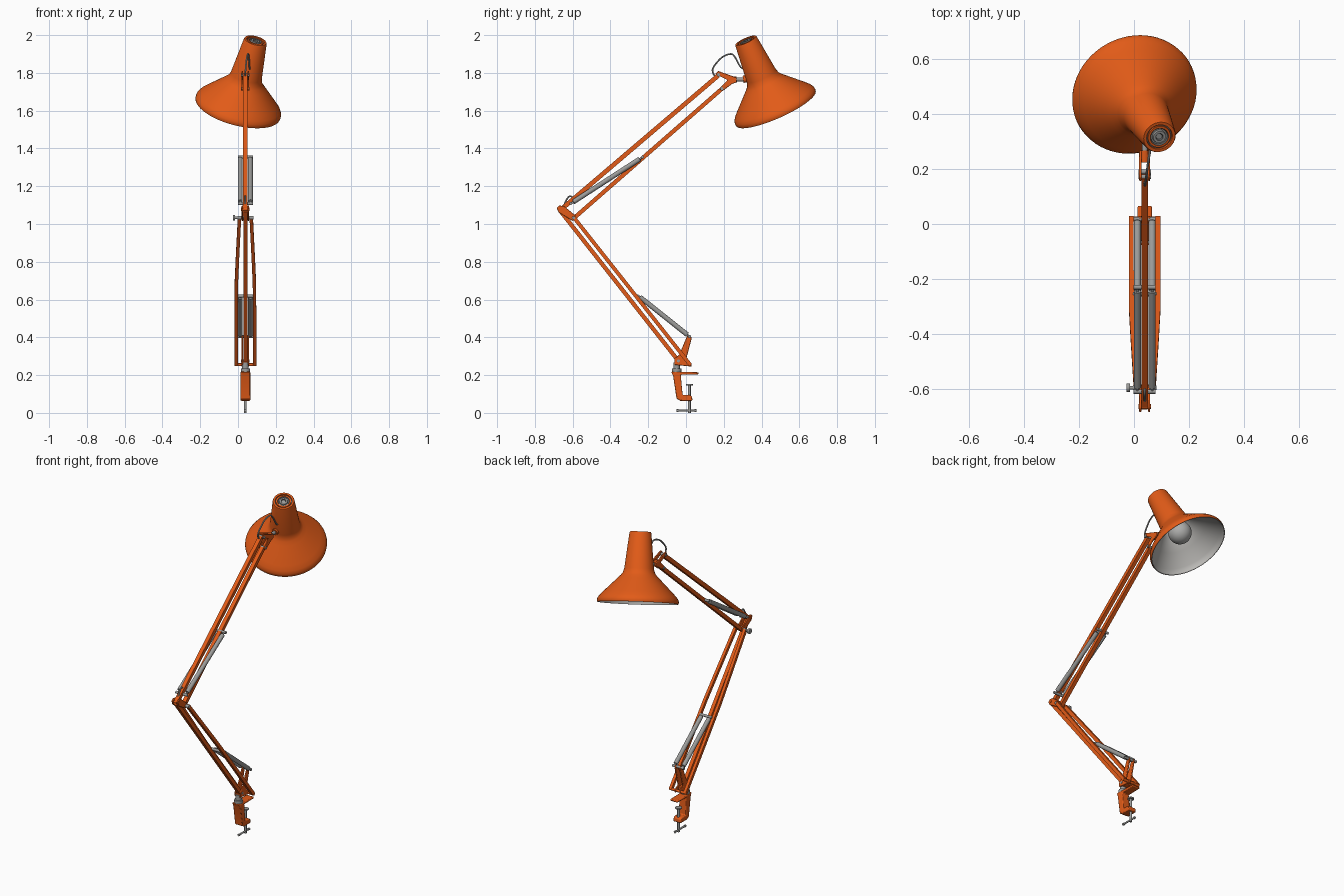
import bpy, bmesh, math
from mathutils import Vector

if "Cube" in bpy.data.objects:
    bpy.data.objects.remove(bpy.data.objects["Cube"])

CX = 0.039  # plane of the arm


def material(name, rgb):
    m = bpy.data.materials.new(name)
    m.diffuse_color = (*rgb, 1)
    m.use_nodes = True
    m.node_tree.nodes["Principled BSDF"].inputs["Base Color"].default_value = m.diffuse_color
    return m


ORANGE = material("orange paint", (0.76, 0.105, 0.009))
STEEL = material("steel", (0.33, 0.33, 0.32))
DARK = material("dark metal", (0.11, 0.11, 0.11))
WHITE = material("pale grey enamel", (0.5, 0.49, 0.47))
BULB = material("bulb glass", (0.42, 0.42, 0.41))


def finish(name, bm, mats, angle=35):
    bmesh.ops.recalc_face_normals(bm, faces=bm.faces)
    me = bpy.data.meshes.new(name)
    bm.to_mesh(me)
    bm.free()
    for m in mats:
        me.materials.append(m)
    me.shade_smooth()
    me.set_sharp_from_angle(angle=math.radians(angle))
    ob = bpy.data.objects.new(name, me)
    bpy.context.collection.objects.link(ob)
    return ob


def sweep(name, pts, w, h, mat, n=14):
    """Sweep an n-sided section (box if n is 4) along a path; w runs sideways."""
    pts = [Vector(p) for p in pts]
    bm = bmesh.new()
    rings = []
    for i, p in enumerate(pts):
        t = (pts[min(i + 1, len(pts) - 1)] - pts[max(i - 1, 0)]).normalized()
        ref = Vector((0, 0, 1)) if abs(t.x) > 0.8 else Vector((1, 0, 0))
        side = (ref - t * ref.dot(t)).normalized()
        up = t.cross(side)
        k = math.sqrt(2) if n == 4 else 1
        ring = []
        for j in range(n):
            a = 2 * math.pi * (j + 0.5) / n
            ring.append(bm.verts.new(p + side * (w / 2 * k * math.cos(a)) + up * (h / 2 * k * math.sin(a))))
        rings.append(ring)
    for a, b in zip(rings, rings[1:]):
        for j in range(n):
            bm.faces.new((a[j], a[(j + 1) % n], b[(j + 1) % n], b[j]))
    bm.faces.new(rings[0])
    bm.faces.new(rings[-1])
    return finish(name, bm, [mat])


def rod(name, a, b, d, mat):
    return sweep(name, [a, b], d, d, mat)


def pin(name, y, z, x0, x1, d, mat):
    return rod(name, (x0, y, z), (x1, y, z), d, mat)


def plate(name, outline, x0, x1, mat, bevel=0.003):
    """Extrude a (y, z) outline sideways."""
    bm = bmesh.new()
    f = bm.faces.new([bm.verts.new((x0, y, z)) for y, z in outline])
    r = bmesh.ops.extrude_face_region(bm, geom=[f])
    bmesh.ops.translate(bm, vec=(x1 - x0, 0, 0), verts=[v for v in r["geom"] if isinstance(v, bmesh.types.BMVert)])
    ob = finish(name, bm, [mat])
    b = ob.modifiers.new("soft edges", "BEVEL")
    b.width, b.segments = bevel, 2
    return ob


def wire(name, pts, d, mat):
    """Smooth round wire through a few points."""
    p = [Vector(q) for q in pts]
    p = [p[0] * 2 - p[1]] + p + [p[-1] * 2 - p[-2]]
    out = []
    for a, b, c, e in zip(p, p[1:], p[2:], p[3:]):
        for k in range(6):
            t = k / 6
            out.append(0.5 * (2 * b + (c - a) * t + (2 * a - 5 * b + 4 * c - e) * t**2 + (3 * b - a - 3 * c + e) * t**3))
    out.append(p[-2])
    return sweep(name, out, d, d, mat, 8)


def revolve(name, prof, mats, n=64):
    """Turn (radius, height, material) points about the shade axis."""
    bm = bmesh.new()
    rings = []
    for r, s, _ in prof:
        if r == 0:
            rings.append([bm.verts.new((0, 0, s))] * n)
        else:
            rings.append([bm.verts.new((r * math.cos(2 * math.pi * j / n), r * math.sin(2 * math.pi * j / n), s)) for j in range(n)])
    for (a, b), (_, _, m) in zip(zip(rings, rings[1:]), prof):
        for j in range(n):
            k = (j + 1) % n
            f = bm.faces.new(list(dict.fromkeys((a[j], a[k], b[k], b[j]))))
            f.material_index = m
    ob = finish(name, bm, mats)
    ob.location = (-0.001, 0.476, 1.612)
    ob.rotation_mode = "QUATERNION"
    ob.rotation_quaternion = Vector((0.094, -0.160, 0.360)).to_track_quat("Z", "Y")
    return ob


# Shade: pale inside, painted outside, vented cap
revolve("shade", [
    (0, 0.29, 3), (0.055, 0.29, 3), (0.077, 0.185, 3), (0.088, 0.162, 3), (0.15, 0.099, 3),
    (0.214, 0.034, 3), (0.225, 0.014, 3), (0.226, 0, 3), (0.230, 0, 0), (0.232, 0.010, 0),
    (0.230, 0.022, 0), (0.220, 0.038, 0), (0.199, 0.060, 0), (0.156, 0.103, 0), (0.120, 0.139, 0),
    (0.102, 0.157, 0), (0.091, 0.172, 0), (0.084, 0.195, 0), (0.062, 0.398, 0), (0.059, 0.404, 0),
    (0.048, 0.404, 0), (0.047, 0.396, 2), (0.043, 0.396, 0), (0.042, 0.402, 0), (0.034, 0.402, 2),
    (0.030, 0.396, 1), (0.025, 0.396, 1), (0.023, 0.404, 1), (0.014, 0.404, 2), (0.011, 0.398, 1),
    (0, 0.398, 1)], [ORANGE, STEEL, DARK, WHITE])

# Bulb and its holder
ball = [(0.067 * math.sin(a), 0.11 - 0.067 * math.cos(a), 0) for a in [math.pi * i / 16 for i in range(14)]]
revolve("bulb", ball + [(0.026, 0.19, 1), (0.026, 0.288, 1), (0, 0.288, 1)], [BULB, STEEL], 40)

# Upper arm: two parallel bars in one plane
sweep("upper_arm_top_bar", [(CX, -0.66, 1.078), (CX, 0.172, 1.787)], 0.024, 0.024, ORANGE, 4)
sweep("upper_arm_lower_bar", [(CX, -0.597, 1.028), (CX, 0.188, 1.714)], 0.024, 0.022, ORANGE, 4)

# Lower arm: one centre bar and a tapering pair
sweep("lower_arm_centre_bar", [(CX, -0.666, 1.07), (CX, -0.04, 0.275)], 0.022, 0.022, ORANGE, 4)
B0, B1 = Vector((0, 0.022, 0.255)), Vector((0, -0.594, 1.035))
for s, side in ((-1, "left"), (1, "right")):
    path = []
    for t, off in ((0, 0.049), (0.3, 0.049), (0.55, 0.048), (0.72, 0.042), (1, 0.031)):
        path.append(B0.lerp(B1, t) + Vector((CX + s * off, 0, 0)))
    sweep("lower_arm_" + side + "_bar", path, 0.018, 0.020, ORANGE, 4)

    # Springs, each a sleeve with thin end hooks
    x = CX + s * 0.027
    for nm, a, b in (("upper", (x, -0.61, 1.108), (x, -0.23, 1.354)),
                     ("lower", (x, -0.255, 0.622), (x, 0.018, 0.405))):
        a, b = Vector(a), Vector(b)
        rod(nm + "_spring_" + side, a.lerp(b, 0.04), a.lerp(b, 0.96), 0.026, STEEL)
        rod(nm + "_spring_hook_" + side, a, b, 0.010, STEEL)
    # Elbow and head cheek plates
    c = CX + s * 0.016
    plate("elbow_cheek_" + side, [(-0.685, 1.085), (-0.67, 1.098), (-0.645, 1.094), (-0.585, 1.045),
                                  (-0.583, 1.025), (-0.60, 1.016), (-0.675, 1.062)], c - 0.004, c + 0.004, ORANGE)
    plate("head_cheek_" + side, [(0.155, 1.795), (0.17, 1.81), (0.19, 1.803), (0.268, 1.775), (0.268, 1.75),
                                 (0.245, 1.742), (0.195, 1.705), (0.18, 1.71), (0.18, 1.722), (0.22, 1.762)],
          c - 0.004, c + 0.004, ORANGE)
    # Base bracket arm up to the lower spring
    plate("base_bracket_" + side, [(-0.062, 0.255), (-0.062, 0.285), (-0.035, 0.31), (0.006, 0.408),
                                   (0.024, 0.414), (0.03, 0.395), (0.008, 0.31), (0.0, 0.282), (0.03, 0.264),
                                   (0.03, 0.245)], c - 0.004, c + 0.004, ORANGE)

# Cross pins
for nm, y, z, half, d, m in (
        ("upper_spring_end_pin", -0.23, 1.354, 0.04, 0.016, STEEL),
        ("upper_spring_start_pin", -0.61, 1.108, 0.04, 0.016, STEEL),
        ("lower_spring_top_pin", -0.255, 0.618, 0.042, 0.016, STEEL),
        ("lower_spring_base_pin", 0.018, 0.405, 0.04, 0.016, STEEL),
        ("elbow_front_pin", -0.665, 1.078, 0.023, 0.018, ORANGE),
        ("elbow_back_pin", -0.596, 1.033, 0.042, 0.018, STEEL),
        ("head_top_pin", 0.172, 1.79, 0.023, 0.018, STEEL),
        ("head_lower_pin", 0.19, 1.716, 0.023, 0.018, STEEL),
        ("base_front_pin", -0.04, 0.275, 0.023, 0.016, STEEL),
        ("base_back_pin", 0.02, 0.255, 0.058, 0.016, ORANGE)):
    pin(nm, y, z, CX - half, CX + half, d, m)

# Elbow knob
pin("elbow_knob", -0.596, 1.033, -0.027, -0.015, 0.032, STEEL)
pin("elbow_knob_stem", -0.596, 1.033, -0.016, 0.01, 0.014, STEEL)

# Cable loops at the elbow and the head
wire("elbow_cable", [(CX, -0.648, 1.085), (CX, -0.638, 1.118), (CX, -0.618, 1.146), (CX, -0.598, 1.138),
                     (CX, -0.592, 1.105)], 0.009, STEEL)
wire("head_cable", [(CX, 0.16, 1.775), (CX, 0.143, 1.80), (CX + 0.002, 0.145, 1.83), (CX + 0.008, 0.19, 1.882),
                    (CX + 0.014, 0.235, 1.9), (CX + 0.018, 0.258, 1.885), (CX + 0.022, 0.29, 1.83),
                    (CX + 0.026, 0.325, 1.815)], 0.009, STEEL)

# Swivel joining head to shade
rod("head_block", (CX, 0.225, 1.762), (CX, 0.268, 1.765), 0.032, ORANGE)
rod("head_swivel", (CX, 0.26, 1.765), (CX, 0.34, 1.765), 0.022, STEEL)
rod("shade_collar", (CX, 0.303, 1.766), (CX + 0.002, 0.345, 1.772), 0.038, ORANGE)

# Swivel post between base bracket and clamp
rod("base_collar", (CX, -0.05, 0.215), (CX, -0.05, 0.235), 0.05, STEEL)
rod("base_post", (CX, -0.05, 0.23), (CX, -0.05, 0.268), 0.034, STEEL)
plate("base_block", [(-0.06, 0.25), (0.0, 0.25), (0.0, 0.272), (-0.06, 0.272)], CX - 0.014, CX + 0.014, ORANGE)

# Table clamp
plate("clamp_body", [(-0.078, 0.218), (0.066, 0.215), (0.066, 0.204), (-0.028, 0.202), (-0.018, 0.095),
                     (0.02, 0.095), (0.032, 0.088), (0.034, 0.064), (-0.03, 0.064), (-0.05, 0.075),
                     (-0.068, 0.195)], CX - 0.026, CX + 0.026, ORANGE, 0.005)
rod("clamp_screw", (CX, 0.018, 0.0), (CX, 0.018, 0.15), 0.015, STEEL)
rod("clamp_pad", (CX, 0.018, 0.146), (CX, 0.018, 0.153), 0.038, STEEL)
rod("clamp_handle", (CX, -0.045, 0.012), (CX, 0.05, 0.012), 0.011, STEEL)
for y in (-0.045, 0.05):
    rod("clamp_handle_end", (CX, y - 0.005, 0.012), (CX, y + 0.005, 0.012), 0.015, STEEL)
